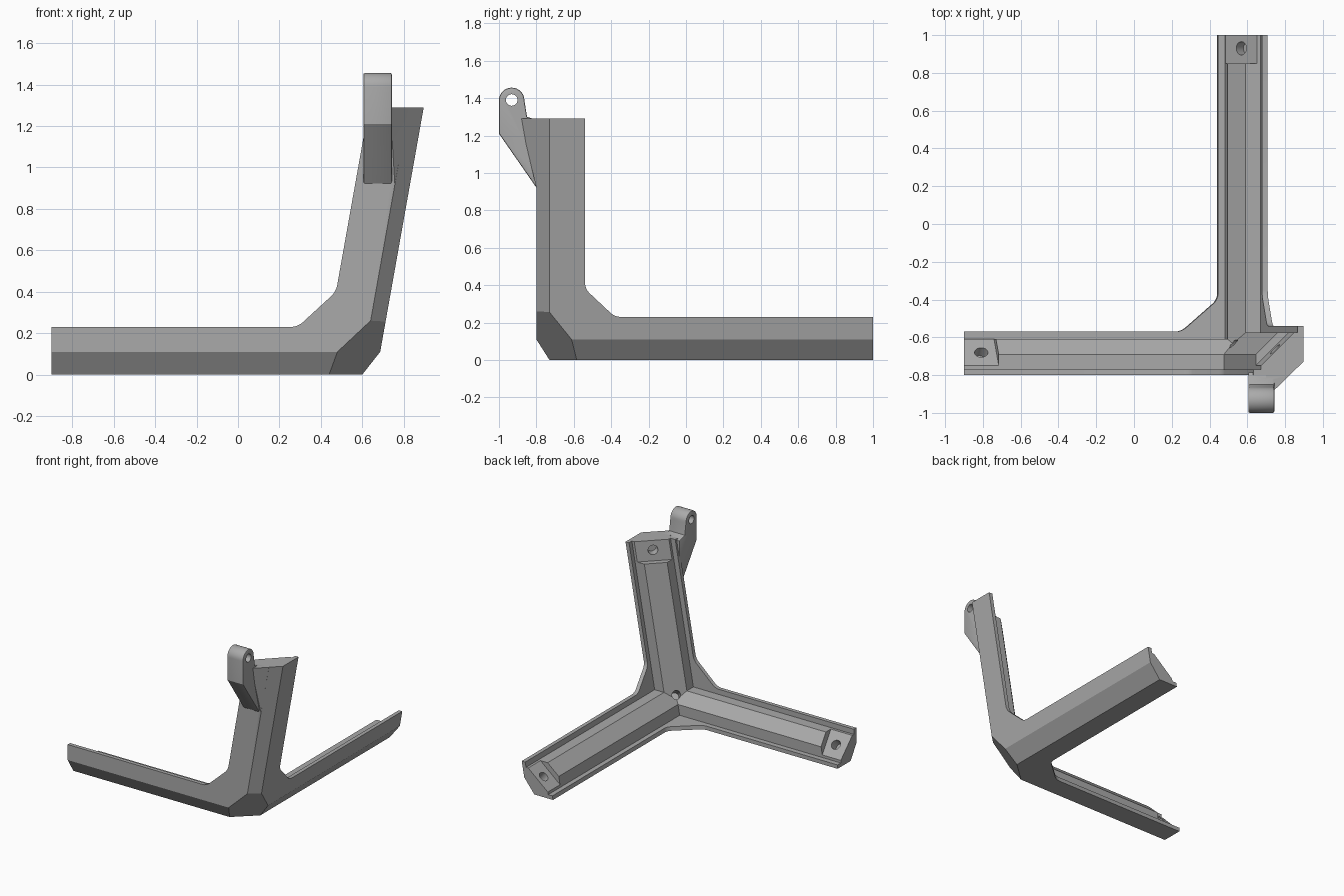
import bpy, bmesh, math
from mathutils import Vector, Matrix

cube = bpy.data.objects.get("Cube")
if cube:
    bpy.data.objects.remove(cube, do_unlink=True)

grey = bpy.data.materials.new("plain_grey")
grey.use_nodes = True
colour = (0.4, 0.4, 0.4, 1)
grey.diffuse_color = colour
grey.node_tree.nodes["Principled BSDF"].inputs["Base Color"].default_value = colour

# Corner frame: a runs left, b runs back, c runs up the leaning post
LEAN = 0.178
TOP = 1.29


def world(p):
    a, b, c = p
    return Vector((0.667 - a + LEAN * c, b - 0.8, c))


def make(name, bm):
    bmesh.ops.recalc_face_normals(bm, faces=bm.faces)
    mesh = bpy.data.meshes.new(name)
    bm.to_mesh(mesh)
    bm.free()
    mesh.materials.append(grey)
    obj = bpy.data.objects.new(name, mesh)
    bpy.context.collection.objects.link(obj)
    return obj


def prism(name, outline, axis, lo, hi, place=world, rounded=(), bevel=0):
    """Extrude a 2D outline along one axis, optionally rounding corners."""
    bm = bmesh.new()
    rings = []
    for t in (lo, hi):
        ring = []
        for p in outline:
            q = list(p)
            q.insert(axis, t)
            ring.append(bm.verts.new(place(q)))
        rings.append(ring)
    n = len(outline)
    caps = [bm.faces.new(r) for r in rings]
    for i in range(n):
        j = (i + 1) % n
        bm.faces.new((rings[0][i], rings[0][j], rings[1][j], rings[1][i]))
    bmesh.ops.recalc_face_normals(bm, faces=bm.faces)
    if rounded:
        edges = [bm.edges.get((rings[0][i], rings[1][i])) for i in rounded]
        bmesh.ops.bevel(bm, geom=edges, offset=0.03, segments=4,
                        profile=0.5, affect='EDGES')
    if bevel:
        edges = [e for f in caps for e in f.edges]
        bmesh.ops.bevel(bm, geom=edges, offset=bevel, segments=2,
                        profile=0.5, affect='EDGES')
    return make(name, bm)


def rod(name, centre, direction, radius, depth):
    bm = bmesh.new()
    turn = Vector(direction).to_track_quat('Z', 'Y').to_matrix().to_4x4()
    bmesh.ops.create_cone(bm, cap_ends=True, segments=32, radius1=radius,
                          radius2=radius, depth=depth,
                          matrix=Matrix.Translation(centre) @ turn)
    return make(name, bm)


def combine(base, other, operation):
    mod = base.modifiers.new("join", 'BOOLEAN')
    mod.operation = operation
    mod.solver = 'EXACT'
    mod.object = other
    deps = bpy.context.evaluated_depsgraph_get()
    mesh = bpy.data.meshes.new_from_object(base.evaluated_get(deps))
    base.modifiers.clear()
    base.data = mesh
    bpy.data.objects.remove(other, do_unlink=True)


def slice_off(obj, point, normal):
    """Remove everything on the normal side of the plane and cap it."""
    bm = bmesh.new()
    bm.from_mesh(obj.data)
    cut = bmesh.ops.bisect_plane(bm, geom=bm.verts[:] + bm.edges[:] + bm.faces[:],
                                 plane_co=point, plane_no=normal,
                                 clear_outer=True, dist=1e-6)
    edges = [g for g in cut["geom_cut"] if isinstance(g, bmesh.types.BMEdge)]
    bmesh.ops.triangle_fill(bm, edges=edges, use_dissolve=True,
                            normal=normal)
    bmesh.ops.recalc_face_normals(bm, faces=bm.faces)
    bm.to_mesh(obj.data)
    bm.free()


def slice_local(obj, p, q, r):
    """Slice through three corner-frame points, removing the corner side."""
    p, q, r = world(p), world(q), world(r)
    n = (q - p).cross(r - p).normalized()
    if n.dot(world((0.5, 0.5, 0.5)) - p) > 0:
        n = -n
    slice_off(obj, p, n)


# Flange plates, oversized outward and trimmed later
def plate(name, axis, out, end1, end2, w1, w2, g1, g2):
    outline = [(-out, -out), (end1, -out), (end1, w1), (g1, w1),
               (w2, g2), (w2, end2), (-out, end2)]
    return prism(name, outline, axis, -out, 0.03, rounded=(3, 4))


bracket = plate("corner_bracket", 1, 0.04, 2.0, 1.5, 0.23, 0.265, 0.42, 0.4)
combine(bracket, plate("right_plate", 0, 0.05, 2.0, 1.52, 0.23, 0.26, 0.42, 0.38), 'UNION')
combine(bracket, plate("bottom_plate", 2, 0.06, 2.05, 2.05, 0.23, 0.227, 0.42, 0.4), 'UNION')

# Thick chamfered core along each arm
for axis, size, end in ((0, 0.19, 2.1), (1, 0.191, 2.1), (2, 0.225, 1.6)):
    s, k, o = size, 0.11, 0.012 + axis * 0.002
    core = prism("core", [(o, o), (s, o), (s, k), (k, s), (o, s)], axis, o, end)
    combine(bracket, core, 'UNION')

# Trim the outer faces and arm ends
slice_local(bracket, (0, 0, 0), (0, 1, 0), (0, 0, 1))
slice_local(bracket, (0, 0, 0), (1, 0, 0), (0, 0, 1))
slice_local(bracket, (0, 0, 0), (1, 0, 0), (0, 1, 0))
slice_off(bracket, Vector((-0.9, 0, 0)), Vector((-1, 0, 0)))
slice_off(bracket, Vector((0, 1, 0)), Vector((0, 1, 0)))
slice_off(bracket, Vector((0, 0, TOP)), Vector((0, 0, 1)))

# Outer edge chamfers and the corner facet
slice_local(bracket, (0, 0, 0.11), (0, 0.07, 0), (1, 0.07, 0))
slice_local(bracket, (0, 0, 0.11), (0.067, 0, 0), (0.067, 1, 0))
slice_local(bracket, (0, 0.07, 0), (0.073, 0, 0), (0.073, 0, 1))
slice_off(bracket, Vector((0.48, -0.8, 0.11)), Vector((0.91, -1, -0.97)).normalized())

# Slanted screw pads with blind holes at the arm ends
for axis, end, lo, hi in ((0, 1.567, 0.035, 0.205), (1, 1.8, 0.035, 0.205),
                          (2, TOP, 0.04, 0.235)):
    pad = prism("pad_cutter", [(lo, hi), (hi, lo), (0.32, 0.32)],
                axis, end - 0.15, end + 0.3)
    combine(bracket, pad, 'DIFFERENCE')
    mid = [(lo + hi) / 2] * 2
    mid.insert(axis, end - 0.07)
    inner = [0.0, 0.0]
    inner.insert(axis, end - 0.07)
    drill = rod("drill", world(mid), world(mid) - world(inner), 0.035, 0.12)
    combine(bracket, drill, 'DIFFERENCE')

# Blind hole in the inside corner
centre = world((0.15, 0.15, 0.15))
combine(bracket, rod("drill", centre, (1, -1, -1), 0.03, 0.11), 'DIFFERENCE')

# Hinge lug on the front of the post
arc = [(-0.932 + 0.068 * math.cos(t), 1.388 + 0.068 * math.sin(t))
       for t in (math.pi * (1 - i / 16) for i in range(17))]
outline = [(-0.785, 0.9), (-1.0, 1.21)] + arc + [(-0.85, 1.3), (-0.785, 1.28)]
lug = prism("lug", outline, 0, 0.605, 0.743, place=Vector, bevel=0.008)
combine(lug, rod("drill", Vector((0.67, -0.932, 1.39)), (1, 0, 0), 0.031, 0.4), 'DIFFERENCE')
combine(bracket, lug, 'UNION')

# Wedge blending the post chamfer into the lug
bm = bmesh.new()
for p in ((0.757, -0.8, 0.92), (0.825, -0.8, TOP), (0.735, -0.887, TOP),
          (0.7, -0.88, TOP), (0.7, -0.785, TOP), (0.825, -0.785, TOP),
          (0.7, -0.785, 0.93), (0.755, -0.785, 0.93)):
    bm.verts.new(p)
bmesh.ops.convex_hull(bm, input=bm.verts)
combine(bracket, make("wedge", bm), 'UNION')

# Smooth the round parts, keep the edges sharp
bpy.ops.object.select_all(action='DESELECT')
bracket.select_set(True)
bpy.context.view_layer.objects.active = bracket
bpy.ops.object.shade_smooth_by_angle(angle=math.radians(25))
